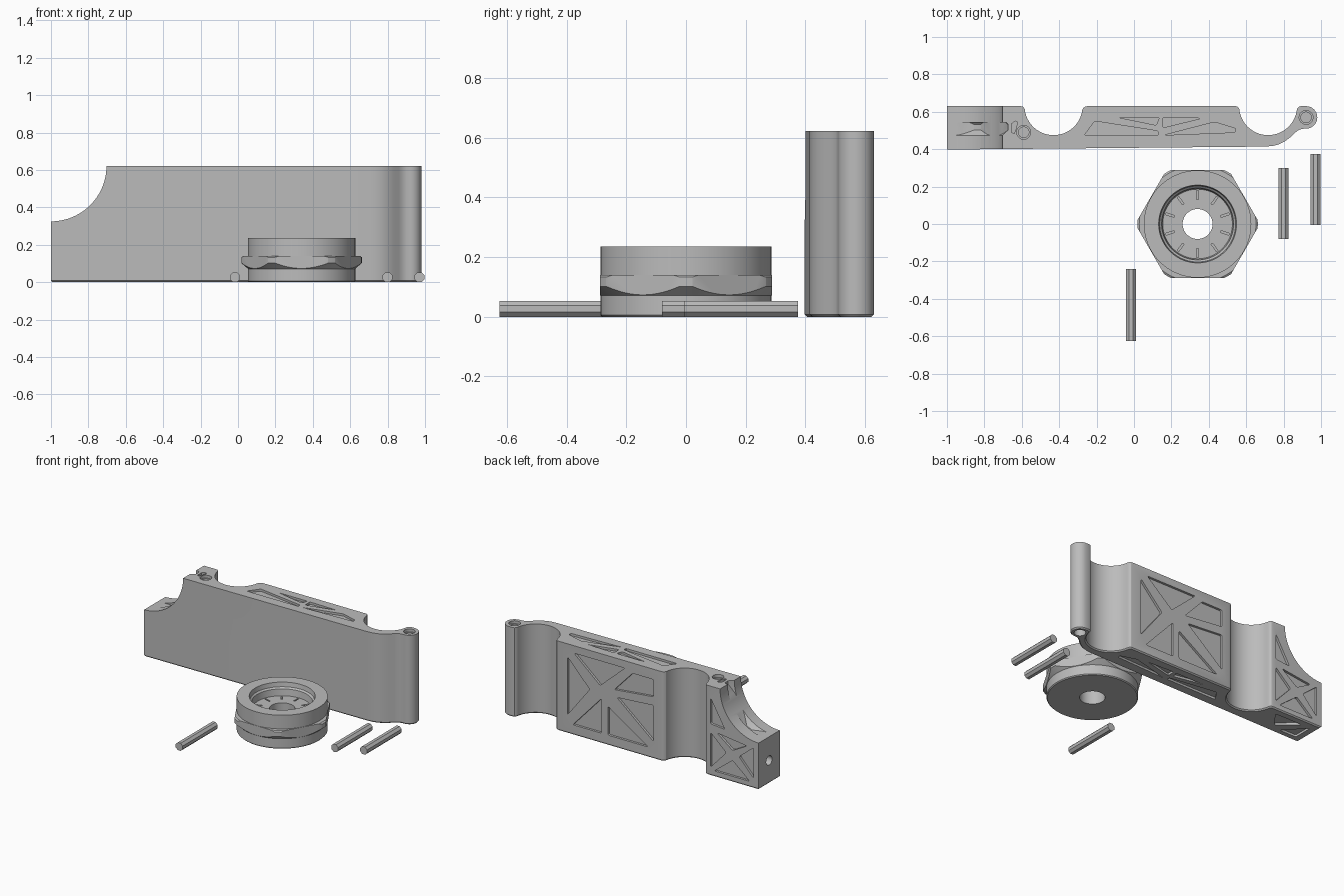
import bpy, bmesh, math
from mathutils import Matrix, Vector

if "Cube" in bpy.data.objects:
    bpy.data.objects.remove(bpy.data.objects["Cube"])

grey = bpy.data.materials.new("plain_grey")
grey.diffuse_color = (0.5, 0.5, 0.5, 1)
grey.use_nodes = True
grey.node_tree.nodes["Principled BSDF"].inputs["Base Color"].default_value = grey.diffuse_color


def new_object(name, bm):
    bmesh.ops.recalc_face_normals(bm, faces=bm.faces)
    mesh = bpy.data.meshes.new(name)
    bm.to_mesh(mesh)
    bm.free()
    mesh.materials.append(grey)
    ob = bpy.data.objects.new(name, mesh)
    bpy.context.collection.objects.link(ob)
    return ob


def prism(bm, pts, lo, hi, axis="z", rounding=0.0):
    """Extrude a 2D outline along an axis; optionally round its corners."""
    place = {"x": lambda u, v, w: (w, u, v),
             "y": lambda u, v, w: (u, w, v),
             "z": lambda u, v, w: (u, v, w)}[axis]
    a = [bm.verts.new(place(u, v, lo)) for u, v in pts]
    b = [bm.verts.new(place(u, v, hi)) for u, v in pts]
    faces = [bm.faces.new(a), bm.faces.new(b)]
    n = len(pts)
    for i in range(n):
        faces.append(bm.faces.new((a[i], a[(i + 1) % n], b[(i + 1) % n], b[i])))
    bmesh.ops.recalc_face_normals(bm, faces=faces)
    if rounding:
        edges = [bm.edges.get((p, q)) for p, q in zip(a, b)]
        bmesh.ops.bevel(bm, geom=edges, offset=rounding, segments=3,
                        profile=0.5, affect="EDGES")


def arc(cx, cy, r, a0, a1, n):
    return [(cx + r * math.cos(math.radians(a0 + (a1 - a0) * i / n)),
             cy + r * math.sin(math.radians(a0 + (a1 - a0) * i / n)))
            for i in range(n + 1)]


def circle(cx, cy, r, n=32):
    return arc(cx, cy, r, 0, 360, n)[:-1]


def lathe(name, profile, n=96):
    """Closed ring from an (r, z) profile."""
    bm = bmesh.new()
    rings = [[bm.verts.new((r * math.cos(2 * math.pi * i / n),
                            r * math.sin(2 * math.pi * i / n), z))
              for r, z in profile] for i in range(n)]
    m = len(profile)
    for i in range(n):
        p, q = rings[i], rings[(i + 1) % n]
        for j in range(m):
            k = (j + 1) % m
            bm.faces.new((p[j], q[j], q[k], p[k]))
    return new_object(name, bm)


def boolean(ob, cutter, operation="DIFFERENCE"):
    mod = ob.modifiers.new("cut", "BOOLEAN")
    mod.operation, mod.object, mod.solver = operation, cutter, "EXACT"
    bpy.context.view_layer.objects.active = ob
    bpy.ops.object.modifier_apply(modifier=mod.name)
    bpy.data.objects.remove(cutter)


def smooth(ob):
    bpy.ops.object.select_all(action="DESELECT")
    ob.select_set(True)
    bpy.context.view_layer.objects.active = ob
    bpy.ops.object.shade_smooth_by_angle(angle=math.radians(28))


def hex_band(name, grow, bore):
    """Hexagonal collar with its corners turned down to a cone."""
    g = grow
    band = lathe(name, [(bore, 0.07 - g), (0.285 + g, 0.07 - g), (0.322 + g, 0.102),
                        (0.322 + g, 0.133), (0.312 + g, 0.14 + g), (bore, 0.14 + g)])
    bm = bmesh.new()
    prism(bm, circle(0, 0, (0.289 + g) / math.cos(math.pi / 6), 6), -0.1, 0.4)
    boolean(band, new_object("hex_cutter", bm), "INTERSECT")
    return band


# Body outline: straight front, two scallops at the back, rounded arm end
outline = [(-1, 0.398), (0.70, 0.414), (0.74, 0.417), (0.775, 0.426), (0.805, 0.441),
           (0.835, 0.463), (0.86, 0.487), (0.88, 0.502), (0.90, 0.509)]
outline += arc(0.92, 0.57, 0.06, -90, 90, 20)
outline += [(0.892, 0.63), (0.88, 0.626), (0.874, 0.618)]
outline += arc(0.717, 0.63, 0.155, -6, -174, 28)
outline += [(0.559, 0.622), (0.552, 0.628), (0.543, 0.63), (-0.25, 0.63),
            (-0.262, 0.627), (-0.271, 0.62)]
outline += arc(-0.43, 0.63, 0.155, -6, -174, 28)
outline += [(-0.589, 0.622), (-0.596, 0.628), (-0.605, 0.63), (-1, 0.63)]
bm = bmesh.new()
prism(bm, outline, 0, 0.622)
low = [e for e in bm.edges if all(v.co.z < 1e-5 for v in e.verts)]
bmesh.ops.bevel(bm, geom=low, offset=0.008, segments=1, affect="EDGES")
body = new_object("grip_body", bm)

# Round notch for the wheel, and the groove for its hexagonal collar
bm = bmesh.new()
prism(bm, circle(-1, 0.622, 0.297, 96), 0.2, 0.9, "y")
boolean(body, new_object("notch_cutter", bm))
groove = hex_band("groove_cutter", 0.004, 0.15)
groove.data.transform(Matrix.Translation((-1, 0.40, 0.622))
                      @ Matrix.Rotation(-math.pi / 2, 4, "X"))
boolean(body, groove)

# Weight-saving pockets on the back, top and underside
bm = bmesh.new()
back = [
    [(0.47, 0.53), (0.47, 0.13), (0.30, 0.35)],
    [(0.42, 0.57), (0.03, 0.57), (0.22, 0.40)],
    [(-0.03, 0.55), (-0.19, 0.55), (-0.19, 0.43), (0.11, 0.40)],
    [(-0.19, 0.37), (-0.19, 0.12), (0.09, 0.35)],
    [(0.43, 0.07), (0.21, 0.07), (0.21, 0.31)],
    [(0.16, 0.07), (-0.15, 0.07), (0.16, 0.27)],
    [(-0.63, 0.54), (-0.63, 0.36), (-0.74, 0.35)],
    [(-0.63, 0.30), (-0.63, 0.06), (-0.75, 0.19)],
    [(-0.66, 0.04), (-0.93, 0.04), (-0.80, 0.15)],
    [(-0.96, 0.07), (-0.96, 0.28), (-0.85, 0.19)],
    [(-0.68, 0.31), (-0.91, 0.28), (-0.80, 0.22)],
]
for pts in back:
    prism(bm, pts, 0.614, 0.70, "y", 0.01)
ends = [
    [(-0.265, 0.475), (-0.21, 0.55), (0.13, 0.497), (0.13, 0.475)],
    [(-0.085, 0.57), (0.135, 0.57), (0.12, 0.528)],
    [(0.155, 0.57), (0.36, 0.565), (0.155, 0.515)],
    [(0.16, 0.475), (0.43, 0.545), (0.545, 0.51), (0.54, 0.49)],
]
for pts in ends:
    prism(bm, pts, 0.607, 0.70, "z", 0.008)
under = ends + [[(-0.95, 0.44), (-0.95, 0.58), (-0.82, 0.44)],
                [(-0.88, 0.58), (-0.67, 0.58), (-0.75, 0.47)]]
for pts in under:
    prism(bm, pts, -0.1, 0.015, "z", 0.008)
prism(bm, [(-0.655, 0.49), (-0.64, 0.485), (-0.632, 0.505), (-0.622, 0.545),
           (-0.635, 0.55), (-0.655, 0.535)], 0.59, 0.7)
boolean(body, new_object("pocket_cutter", bm))

# Pin holes with a wider lip, and the bolt hole in the end face
for r, depth in ((0.037, 0.02), (0.028, 0.40)):
    bm = bmesh.new()
    prism(bm, circle(-0.59, 0.49, r), 0.622 - depth, 0.7)
    prism(bm, circle(0.92, 0.57, r), 0.622 - depth, 0.7)
    if depth < 0.1:
        prism(bm, circle(0.92, 0.57, r), -0.1, 0.05)
        prism(bm, circle(0.515, 0.16, 0.032), -1.1, -0.85, "x")
    boolean(body, new_object("hole_cutter", bm))
smooth(body)

# Wheel: stepped cup with a centre hole
wheel = lathe("wheel", [(0.08, 0.0), (0.281, 0.0), (0.287, 0.006), (0.287, 0.235),
                        (0.208, 0.235), (0.203, 0.205), (0.192, 0.195),
                        (0.186, 0.15), (0.08, 0.15)])
# Radial slots in the cup floor
bm = bmesh.new()
for i in range(10):
    a = math.radians(90 + 36 * i)
    d, s = Vector((math.cos(a), math.sin(a))), Vector((-math.sin(a), math.cos(a))) * 0.005
    prism(bm, [d * 0.13 - s, d * 0.178 - s, d * 0.178 + s, d * 0.13 + s], 0.135, 0.18)
boolean(wheel, new_object("slot_cutter", bm))
collar = hex_band("wheel_collar", 0.0, 0.25)
for ob in (wheel, collar):
    ob.data.transform(Matrix.Translation((0.34, 0, 0)))
    smooth(ob)

# Three loose eight-sided pins
for i, (x, y0, y1) in enumerate([(-0.015, -0.625, -0.24), (0.80, -0.08, 0.30),
                                 (0.97, -0.005, 0.375)]):
    r = 0.0265 / math.cos(math.pi / 8)
    bm = bmesh.new()
    prism(bm, arc(x, 0.0265, r, 22.5, 382.5, 8)[:-1], y0, y1, "y")
    new_object(f"pin_{i + 1}", bm)
